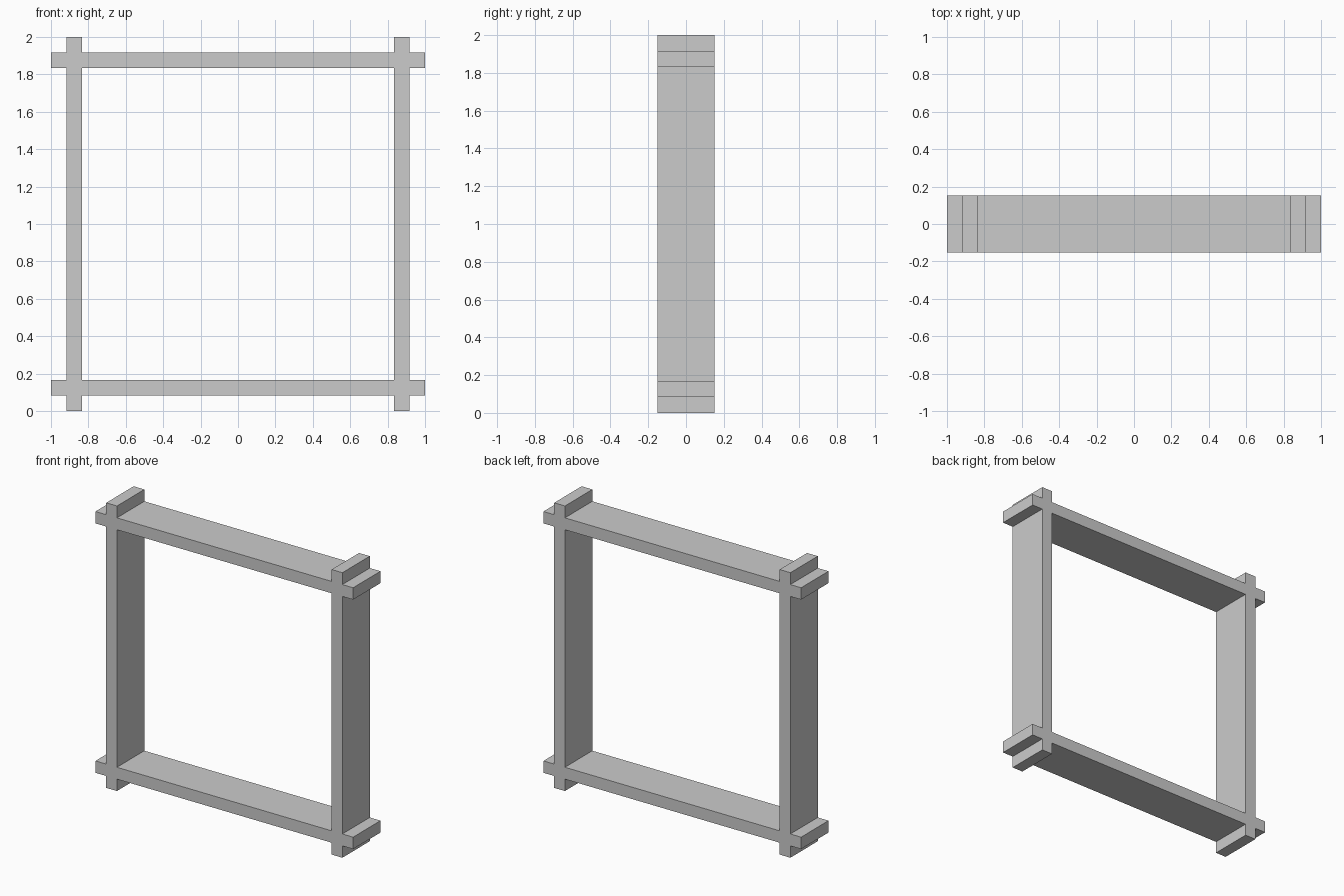
import bpy, bmesh
from mathutils import Vector

if "Cube" in bpy.data.objects:
    bpy.data.objects.remove(bpy.data.objects["Cube"])

T = 1 / 12            # board thickness
D = 0.152             # half depth
OUT, INN = 11 / 12, 10 / 12   # notch limits along the board


def notched_board(name, place, notch_side):
    """Board with two half-lap notches; place(t, y, s) maps length, depth, thickness to xyz."""
    e, n = -notch_side * D, notch_side * D
    outline = [(-1, e), (1, e), (1, n), (OUT, n), (OUT, 0), (INN, 0), (INN, n),
               (-INN, n), (-INN, 0), (-OUT, 0), (-OUT, n), (-1, n)]
    bm = bmesh.new()
    face = bm.faces.new([bm.verts.new(place(t, y, -T / 2)) for t, y in outline])
    ext = bmesh.ops.extrude_face_region(bm, geom=[face])["geom"]
    shift = Vector(place(0, 0, T / 2)) - Vector(place(0, 0, -T / 2))
    bmesh.ops.translate(bm, vec=shift,
                        verts=[v for v in ext if isinstance(v, bmesh.types.BMVert)])
    bmesh.ops.recalc_face_normals(bm, faces=bm.faces)
    mesh = bpy.data.meshes.new(name)
    bm.to_mesh(mesh)
    bm.free()
    bpy.context.collection.objects.link(bpy.data.objects.new(name, mesh))


mid = (OUT + INN) / 2
# Horizontal rails, notched at the front
for name, c in (("bottom_rail", 1 - mid), ("top_rail", 1 + mid)):
    notched_board(name, lambda t, y, s: (t, y, c + s), -1)
# Upright posts, notched at the back so they interlock with the rails
for name, c in (("left_post", -mid), ("right_post", mid)):
    notched_board(name, lambda t, y, s: (c + s, y, 1 + t), 1)
